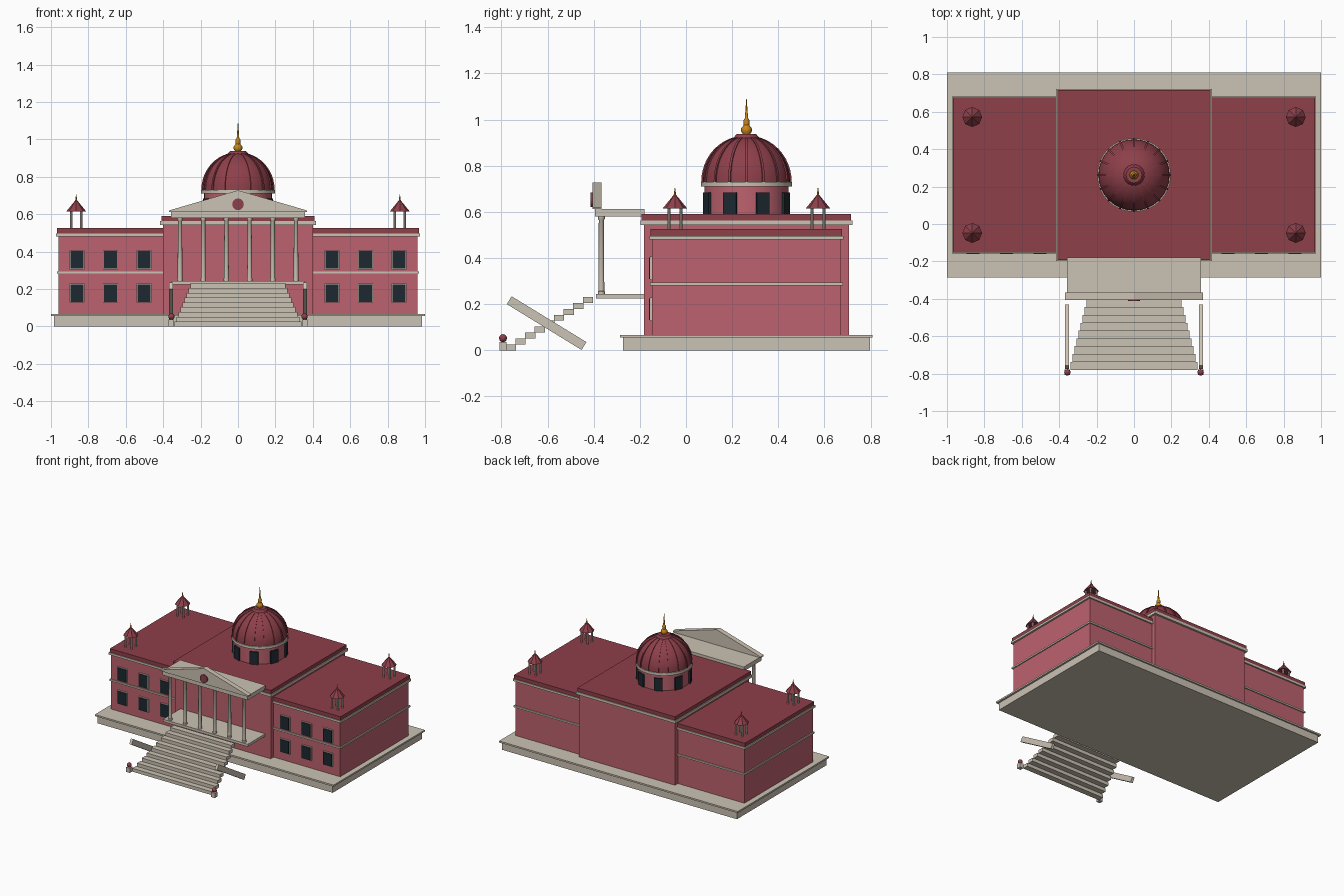
import bpy, bmesh, math
from mathutils import Matrix, Vector

if "Cube" in bpy.data.objects:
    bpy.data.objects.remove(bpy.data.objects["Cube"])


def material(name, rgb):
    m = bpy.data.materials.new(name)
    m.use_nodes = True
    m.diffuse_color = (*rgb, 1)
    m.node_tree.nodes["Principled BSDF"].inputs["Base Color"].default_value = (*rgb, 1)
    return m


STONE = material("pale stone", (0.6, 0.54, 0.455))
WALL = material("rose wall", (0.51, 0.122, 0.156))
ROOF = material("dark red roof", (0.27, 0.05, 0.068))
GLASS = material("dark glass", (0.012, 0.022, 0.03))
GOLD = material("gold", (0.58, 0.24, 0.01))
YC = 0.262  # middle of the building in y


def finish(name, bm, mat, smooth=False):
    bmesh.ops.recalc_face_normals(bm, faces=bm.faces)
    me = bpy.data.meshes.new(name)
    bm.to_mesh(me)
    bm.free()
    me.materials.append(mat)
    ob = bpy.data.objects.new(name, me)
    bpy.context.collection.objects.link(ob)
    if smooth:
        bpy.ops.object.select_all(action='DESELECT')
        ob.select_set(True)
        bpy.context.view_layer.objects.active = ob
        bpy.ops.object.shade_smooth_by_angle(angle=math.radians(40))
    return ob


def add_box(bm, centre, size, rot=Matrix()):
    m = Matrix.Translation(centre) @ rot @ Matrix.Diagonal((*size, 1))
    bmesh.ops.create_cube(bm, size=1, matrix=m)


def block(name, mat, x0, x1, y0, y1, z0, z1):
    bm = bmesh.new()
    add_box(bm, ((x0 + x1) / 2, (y0 + y1) / 2, (z0 + z1) / 2), (x1 - x0, y1 - y0, z1 - z0))
    return finish(name, bm, mat)


def slab(name, mat, hx, hy, z0, z1):
    return block(name, mat, -hx, hx, YC - hy, YC + hy, z0, z1)


def add_turned(bm, profile, x, y, sides):
    """Lathe a list of (radius, height) around a vertical axis."""
    rings = []
    for r, z in profile:
        rings.append([bm.verts.new((x + r * math.cos(a), y + r * math.sin(a), z))
                      for a in (math.tau * i / sides for i in range(sides))])
    for low, high in zip(rings, rings[1:]):
        for i in range(sides):
            j = (i + 1) % sides
            bm.faces.new((low[i], low[j], high[j], high[i]))
    bm.faces.new(rings[0])
    bm.faces.new(rings[-1])


def turned(name, mat, profile, places, sides=32, smooth=True):
    bm = bmesh.new()
    for x, y in places:
        add_turned(bm, profile, x, y, sides)
    return finish(name, bm, mat, smooth)


# Plinth
slab("plinth", STONE, 0.985, 0.535, 0, 0.055)
slab("plinth_cap", STONE, 1.0, 0.547, 0.055, 0.067)

# Wings
slab("wing_walls", WALL, 0.96, 0.41, 0.067, 0.482)
slab("wing_string_course", STONE, 0.968, 0.418, 0.282, 0.294)
slab("wing_cornice", STONE, 0.974, 0.42, 0.48, 0.496)
slab("wing_roof", ROOF, 0.967, 0.415, 0.496, 0.525)

# Central block
slab("central_walls", WALL, 0.402, 0.444, 0.067, 0.545)
slab("central_cornice", STONE, 0.416, 0.459, 0.543, 0.563)
slab("central_roof", ROOF, 0.41, 0.454, 0.563, 0.591)

# Wing windows
frames, panes = bmesh.new(), bmesh.new()
for side in (-1, 1):
    for x in (0.503, 0.682, 0.861):
        for z in (0.178, 0.356):
            add_box(frames, (side * x, -0.15, z), (0.08, 0.014, 0.102))
            add_box(panes, (side * x, -0.154, z), (0.07, 0.014, 0.094))
finish("window_frames", frames, STONE)
finish("window_panes", panes, GLASS)

# Portico
block("porch_floor", STONE, -0.355, 0.355, -0.39, -0.18, 0.225, 0.244)
block("entablature", STONE, -0.358, 0.358, -0.395, -0.18, 0.58, 0.612)
column_places = [(-0.31 + 0.124 * i, -0.367) for i in range(6)]
turned("columns", STONE, [(0.015, 0.244), (0.015, 0.256), (0.013, 0.257), (0.011, 0.565),
                          (0.015, 0.57), (0.015, 0.58)], column_places, 12)

# Pediment, a thin triangular prism
bm = bmesh.new()
outline = [(-0.368, 0.612), (0.368, 0.612), (0.368, 0.62), (0, 0.728), (-0.368, 0.62)]
face = bm.faces.new([bm.verts.new((x, -0.405, z)) for x, z in outline])
made = bmesh.ops.extrude_face_region(bm, geom=[face])["geom"]
bmesh.ops.translate(bm, vec=(0, 0.038, 0), verts=[v for v in made if isinstance(v, bmesh.types.BMVert)])
finish("pediment", bm, STONE)

bm = bmesh.new()
bmesh.ops.create_cone(bm, cap_ends=True, segments=24, radius1=0.031, radius2=0.031, depth=0.012,
                      matrix=Matrix.Translation((0, -0.407, 0.653)) @ Matrix.Rotation(math.pi / 2, 4, 'X'))
finish("pediment_medallion", bm, ROOF)

# Steps, widening towards the ground
bm = bmesh.new()
for i in range(9):
    add_box(bm, (0, -0.425 - 0.0417 * i, 0.218 - 0.0256 * i), (0.51 + 0.021 * i, 0.044, 0.0256))
finish("steps", bm, STONE)

# Slanted side rails, end posts and balls
rails, posts, balls = bmesh.new(), bmesh.new(), bmesh.new()
for side in (-1, 1):
    add_box(rails, (side * 0.358, -0.604, 0.118), (0.02, 0.38, 0.04),
            Matrix.Rotation(math.radians(-31.5), 4, 'X'))
    add_box(posts, (side * 0.356, -0.793, 0.018), (0.03, 0.03, 0.036))
    bmesh.ops.create_uvsphere(balls, u_segments=16, v_segments=10, radius=0.017,
                              matrix=Matrix.Translation((side * 0.356, -0.793, 0.053)))
finish("stair_rails", rails, STONE)
finish("stair_posts", posts, STONE)
finish("post_balls", balls, ROOF, True)

# Dome drum with eight windows
turned("drum", WALL, [(0.182, 0.585), (0.182, 0.715)], [(0, YC)])
bm = bmesh.new()
for k in range(8):
    spin = Matrix.Rotation(math.radians(22.5 + 45 * k), 4, 'Z')
    add_box(bm, Vector((0, YC, 0.638)) + spin @ Vector((0.177, 0, 0)), (0.028, 0.06, 0.094), spin)
finish("drum_windows", bm, GLASS)
turned("drum_ring", STONE, [(0.197, 0.71), (0.197, 0.73)], [(0, YC)])

# Ribbed dome
arc = [(0.19 * math.cos(t), 0.73 + 0.2 * math.sin(t))
       for t in (math.radians(75 * i / 10) for i in range(11))]
turned("dome", ROOF, arc, [(0, YC)])
bm = bmesh.new()
for k in range(16):
    a = math.tau * k / 16
    out, across = Vector((math.cos(a), math.sin(a), 0)), Vector((-math.sin(a), math.cos(a), 0))
    rows = []
    for r, z in arc:
        mid = Vector((0, YC, z))
        rows.append([bm.verts.new(mid + out * (r + d) + across * w)
                     for d, w in ((-0.006, -0.005), (0.006, -0.005), (0.006, 0.005), (-0.006, 0.005))])
    for low, high in zip(rows, rows[1:]):
        for i in range(4):
            bm.faces.new((low[i], low[(i + 1) % 4], high[(i + 1) % 4], high[i]))
    bm.faces.new(rows[0])
    bm.faces.new(rows[-1])
finish("dome_ribs", bm, ROOF)
turned("dome_cap", ROOF, [(0.058, 0.915), (0.056, 0.922), (0.042, 0.937)], [(0, YC)])

# Gold finial: two balls and a spike
turned("finial", GOLD, [(0.014, 0.935), (0.023, 0.948), (0.023, 0.962), (0.012, 0.976), (0.013, 0.988),
                        (0.013, 0.997), (0.007, 1.006), (0.001, 1.09)], [(0, YC)], 16)

# Corner roof pavilions
corners = [(sx * 0.865, YC + sy * 0.31) for sx in (-1, 1) for sy in (-1, 1)]
legs = [(x + dx, y + dy) for x, y in corners for dx in (-0.026, 0.026) for dy in (-0.026, 0.026)]
turned("pavilion_posts", STONE, [(0.007, 0.52), (0.007, 0.62)], legs, 8)
turned("pavilion_roofs", ROOF, [(0.053, 0.615), (0.004, 0.675)], corners, 8, False)
turned("pavilion_spikes", GOLD, [(0.006, 0.67), (0.001, 0.704)], corners, 8)
